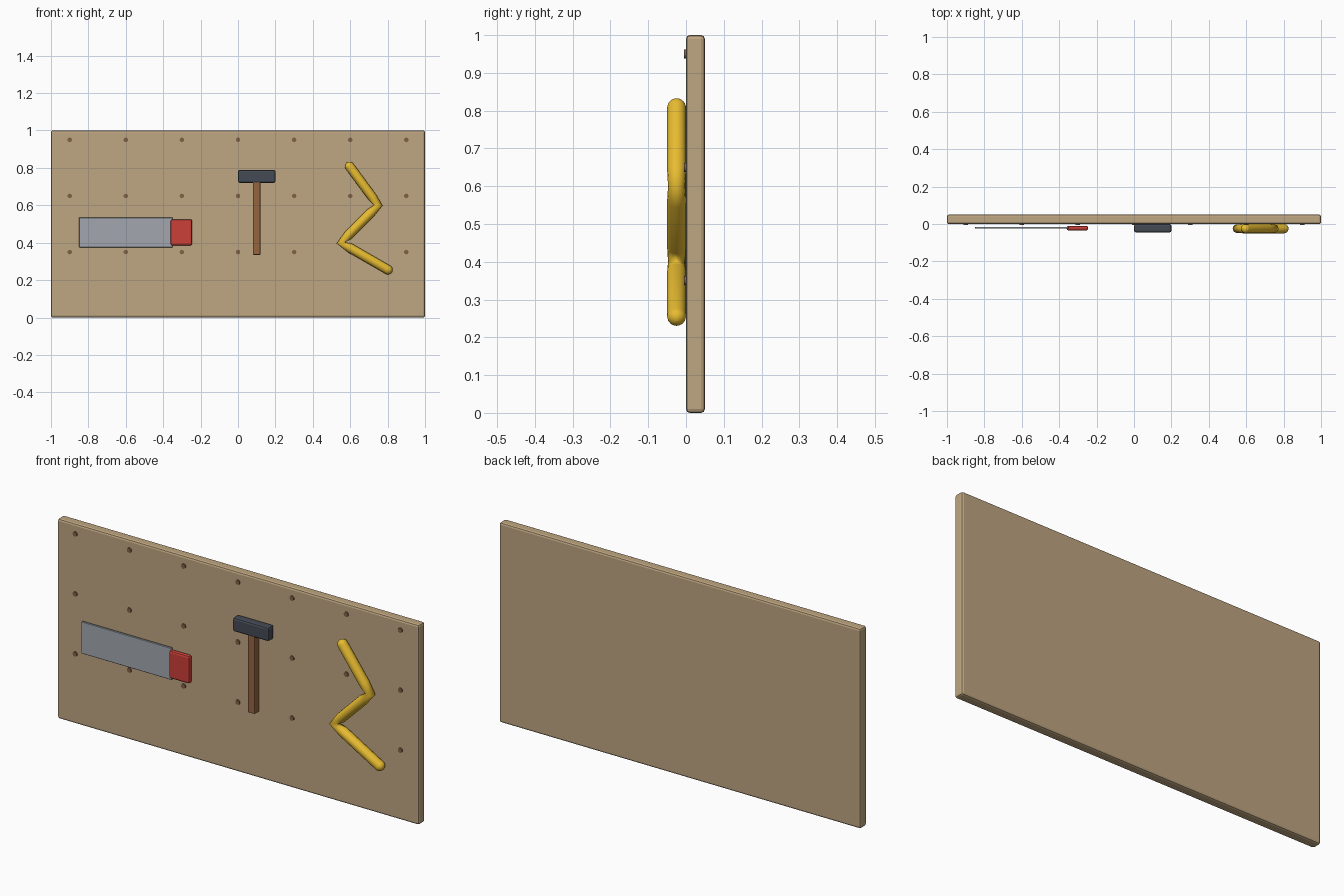
import bpy
import math
from mathutils import Vector

if "Cube" in bpy.data.objects:
    bpy.data.objects.remove(bpy.data.objects["Cube"])


def material(name, rgb):
    m = bpy.data.materials.new(name)
    m.diffuse_color = (*rgb, 1)
    m.use_nodes = True
    m.node_tree.nodes["Principled BSDF"].inputs["Base Color"].default_value = m.diffuse_color
    return m


TAN = material("tan_board", (0.52, 0.38, 0.22))
HOLE = material("dark_peg", (0.22, 0.12, 0.06))
STEEL = material("steel", (0.36, 0.39, 0.43))
RED = material("red_grip", (0.60, 0.05, 0.04))
IRON = material("dark_iron", (0.06, 0.07, 0.09))
WOOD = material("wood", (0.30, 0.13, 0.05))
YELLOW = material("yellow", (0.80, 0.50, 0.03))


def box(name, lo, hi, mat, bevel=0, segments=2):
    lo, hi = Vector(lo), Vector(hi)
    bpy.ops.mesh.primitive_cube_add(size=1, location=(lo + hi) / 2)
    ob = bpy.context.object
    ob.name = name
    ob.scale = hi - lo
    bpy.ops.object.transform_apply(location=False, rotation=False, scale=True)
    ob.data.materials.append(mat)
    if bevel:
        b = ob.modifiers.new("bevel", 'BEVEL')
        b.width = bevel
        b.segments = segments
    return ob


# Wall panel
box("board", (-1, 0, 0), (1, 0.05, 1), TAN, 0.01)

# Grid of pegs
for row, z in enumerate((0.35, 0.65, 0.95)):
    for col in range(7):
        bpy.ops.mesh.primitive_cylinder_add(
            vertices=16, radius=0.012, depth=0.02,
            location=(-0.9 + 0.3 * col, 0.005, z), rotation=(math.pi / 2, 0, 0))
        peg = bpy.context.object
        peg.name = f"peg_{row}_{col}"
        peg.data.materials.append(HOLE)
        bpy.ops.object.shade_smooth_by_angle()

# Saw
box("saw_blade", (-0.85, -0.025, 0.375), (-0.35, -0.015, 0.535), STEEL, 0.002, 1)
box("saw_grip", (-0.36, -0.035, 0.385), (-0.245, -0.01, 0.525), RED, 0.01)

# Hammer
box("hammer_head", (0, -0.045, 0.72), (0.2, 0, 0.79), IRON, 0.01)
box("hammer_handle", (0.08, -0.04, 0.335), (0.12, 0, 0.73), WOOD, 0.005)

# Zigzag folding rule: tube pinched at the corners, with domed ends
R, Y = 0.025, -0.025
pts = [Vector((x, Y, z)) for x, z in
       ((0.582, 0.828), (0.75, 0.60), (0.55, 0.40), (0.823, 0.243))]
path = []
for i, (a, b) in enumerate(zip(pts, pts[1:])):
    d = (b - a).normalized()
    dome = [(R * (1 - math.cos(t)), max(math.sin(t), 0.02))
            for t in (k * math.pi / 12 for k in range(7))]
    if i == 0:
        path += [(a + d * s, r) for s, r in dome]
    else:
        path += [(a, 0.9), (a + d * 0.055, 1)]
    if i == len(pts) - 2:
        path += [(b - d * s, r) for s, r in reversed(dome)]
    else:
        path.append((b - d * 0.055, 1))

cu = bpy.data.curves.new("folding_rule", 'CURVE')
cu.dimensions = '3D'
cu.bevel_depth = R
cu.bevel_resolution = 6
cu.use_fill_caps = True
sp = cu.splines.new('POLY')
sp.points.add(len(path) - 1)
for p, (co, r) in zip(sp.points, path):
    p.co = (*co, 1)
    p.radius = r
sp.use_smooth = True
rule = bpy.data.objects.new("folding_rule", cu)
bpy.context.collection.objects.link(rule)
cu.materials.append(YELLOW)
